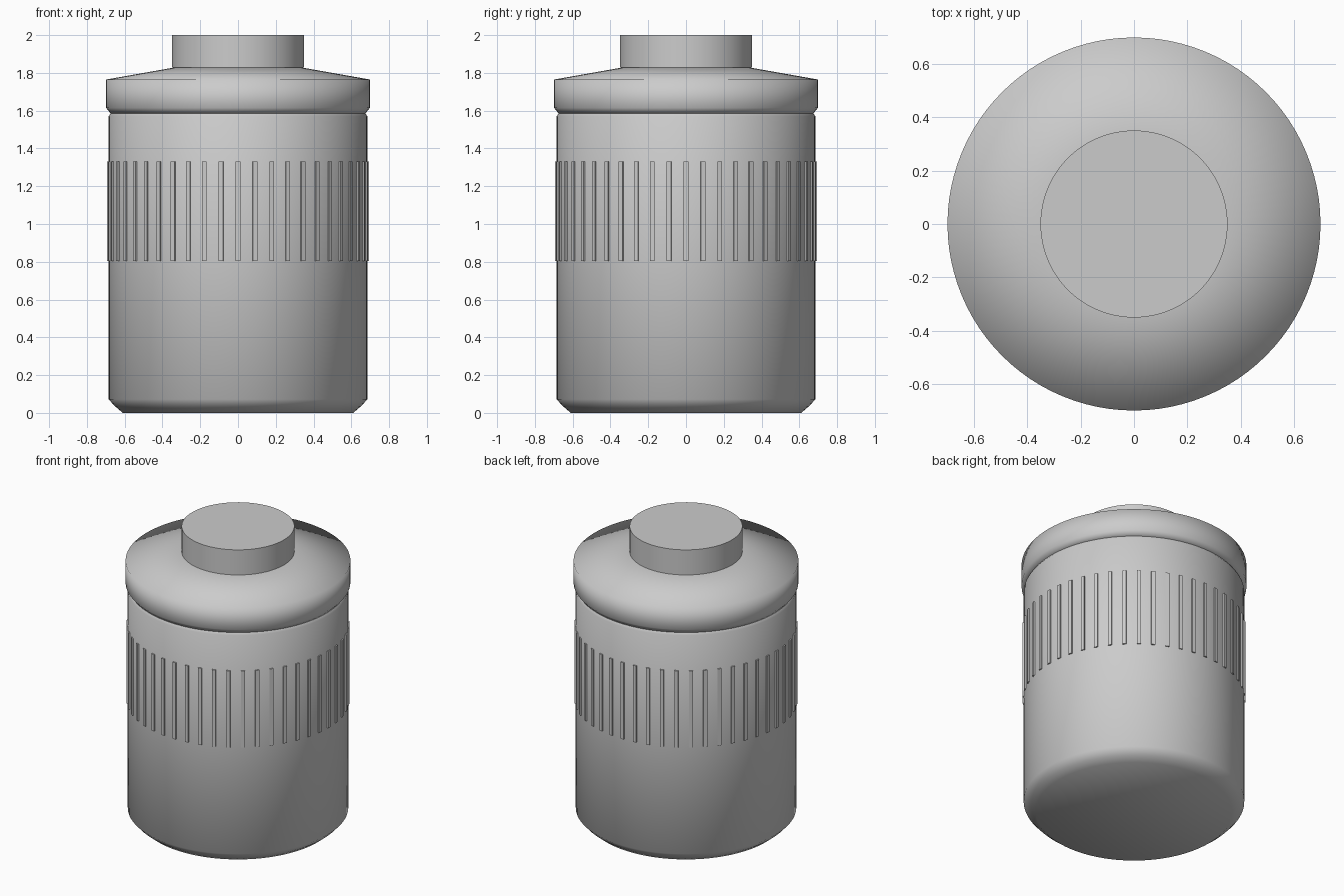
import bpy, bmesh, math
from mathutils import Matrix

if "Cube" in bpy.data.objects:
    bpy.data.objects.remove(bpy.data.objects["Cube"])

grey = bpy.data.materials.new("plain grey")
grey.diffuse_color = (0.6, 0.6, 0.6, 1)
grey.use_nodes = True
grey.node_tree.nodes["Principled BSDF"].inputs["Base Color"].default_value = grey.diffuse_color


def finish(name, bm):
    bmesh.ops.recalc_face_normals(bm, faces=bm.faces)
    me = bpy.data.meshes.new(name)
    bm.to_mesh(me)
    bm.free()
    me.materials.append(grey)
    ob = bpy.data.objects.new(name, me)
    bpy.context.collection.objects.link(ob)
    return ob


def lathe(name, profile, angle, segments=96):
    """Turn (radius, height) points about z, close both ends."""
    bm = bmesh.new()
    rings = []
    for r, z in profile:
        rings.append([bm.verts.new((r * math.cos(a), r * math.sin(a), z))
                      for a in (2 * math.pi * i / segments for i in range(segments))])
    for lo, hi in zip(rings, rings[1:]):
        for i in range(segments):
            j = (i + 1) % segments
            bm.faces.new((lo[i], lo[j], hi[j], hi[i]))
    bm.faces.new(rings[0])
    bm.faces.new(rings[-1])
    ob = finish(name, bm)
    bpy.ops.object.select_all(action='DESELECT')
    ob.select_set(True)
    bpy.context.view_layer.objects.active = ob
    bpy.ops.object.shade_smooth_by_angle(angle=math.radians(angle))
    return ob


# Jar body with a bevelled foot and a narrowed shoulder
lathe("jar_body", [(0.61, 0), (0.645, 0.03), (0.652, 0.035), (0.685, 0.072),
                   (0.685, 1.57), (0.675, 1.585)], 50)

# Lid with a gently sloping, softly shaded top
lathe("lid", [(0.675, 1.585), (0.698, 1.615), (0.698, 1.765), (0.34, 1.828)], 85)

# Lid knob
lathe("knob", [(0.35, 1.828), (0.35, 2.0)], 30)

# Ring of raised grip ribs
COUNT, Z0, Z1 = 48, 0.805, 1.33
bm = bmesh.new()
for k in range(COUNT):
    m = (Matrix.Rotation(2 * math.pi * k / COUNT, 4, 'Z')
         @ Matrix.Translation((0.682, 0, (Z0 + Z1) / 2))
         @ Matrix.Diagonal((0.022, 0.024, Z1 - Z0, 1)))
    bmesh.ops.create_cube(bm, size=1, matrix=m)
finish("grip_ribs", bm)
